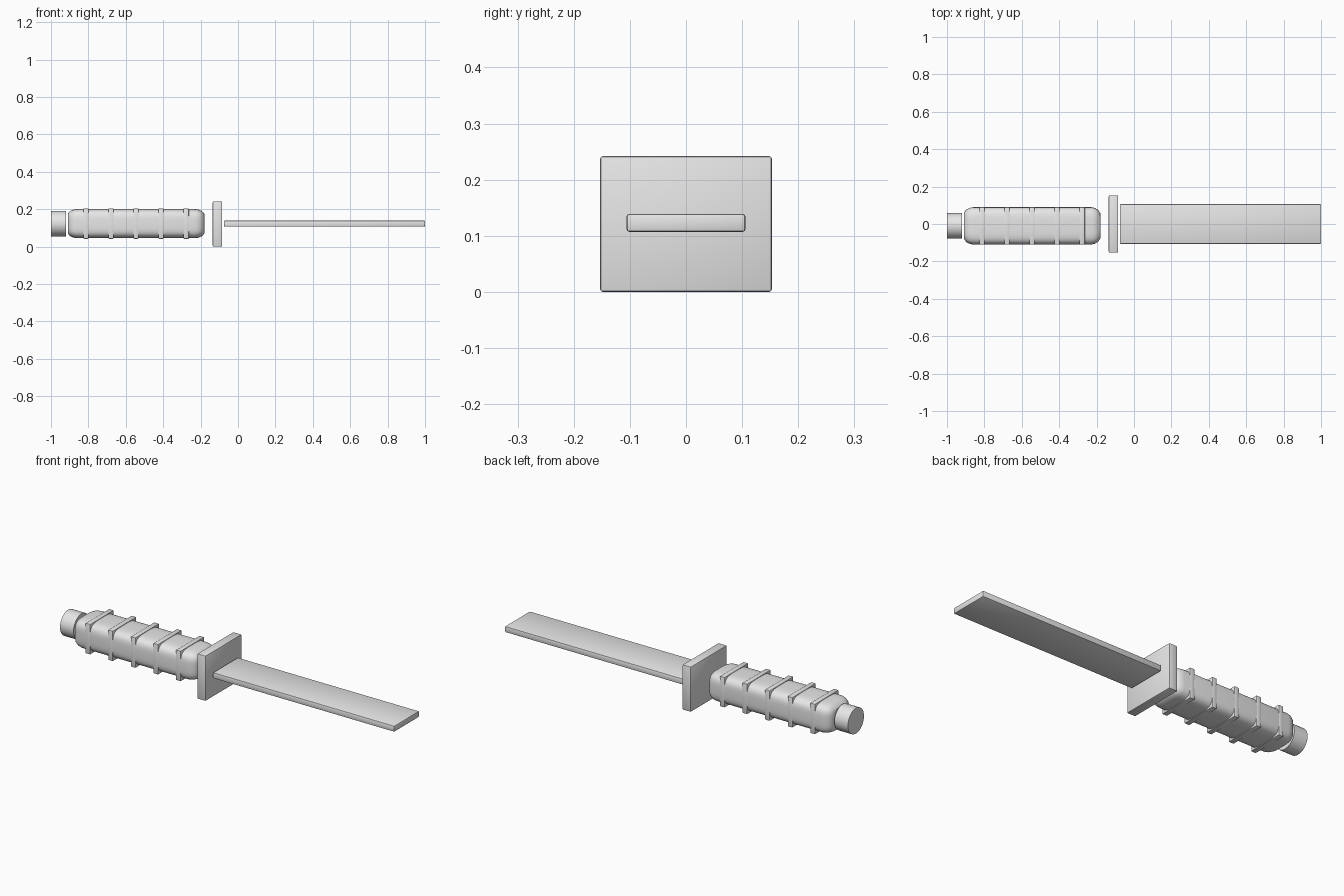
import bpy, bmesh, math

if "Cube" in bpy.data.objects:
    bpy.data.objects.remove(bpy.data.objects["Cube"])

grey = bpy.data.materials.new("light grey")
grey.diffuse_color = (0.8, 0.8, 0.8, 1)
grey.use_nodes = True
grey.node_tree.nodes["Principled BSDF"].inputs["Base Color"].default_value = grey.diffuse_color


def finish(bm, name, smooth=True):
    bmesh.ops.recalc_face_normals(bm, faces=bm.faces)
    mesh = bpy.data.meshes.new(name)
    bm.to_mesh(mesh)
    bm.free()
    mesh.materials.append(grey)
    ob = bpy.data.objects.new(name, mesh)
    bpy.context.collection.objects.link(ob)
    if smooth:
        bpy.ops.object.select_all(action='DESELECT')
        ob.select_set(True)
        bpy.context.view_layer.objects.active = ob
        bpy.ops.object.shade_smooth_by_angle(angle=math.radians(35))
    return ob


def box(name, x, y, z, bevel):
    """Box from (min, max) ranges with rounded edges."""
    bm = bmesh.new()
    bmesh.ops.create_cube(bm, size=1)
    for v in bm.verts:
        v.co = [sum(r) / 2 + c * (r[1] - r[0]) for c, r in zip(v.co, (x, y, z))]
    bmesh.ops.bevel(bm, geom=bm.edges[:], offset=bevel, segments=2,
                    profile=0.5, affect='EDGES')
    return finish(bm, name)


def loft(name, stations, half_y, half_z, power, sides, cy, cz):
    """Superellipse section swept along x; stations are (x, scale)."""
    bm = bmesh.new()
    rings = []
    for x, s in stations:
        ring = []
        for i in range(sides):
            a = 2 * math.pi * (i + 0.5) / sides
            c, d = math.cos(a), math.sin(a)
            y = math.copysign(abs(c) ** (2 / power), c) * half_y * s
            z = math.copysign(abs(d) ** (2 / power), d) * half_z * s
            ring.append(bm.verts.new((x, cy + y, cz + z)))
        rings.append(ring)
    for r, q in zip(rings, rings[1:]):
        for i in range(sides):
            j = (i + 1) % sides
            bm.faces.new((r[i], r[j], q[j], q[i]))
    bm.faces.new(rings[0])
    bm.faces.new(rings[-1])
    return finish(bm, name)


CY, CZ = -0.01, 0.123

# Blade and guard
box("blade", (-0.075, 1.0), (-0.106, 0.106), (0.107, 0.139), 0.005)
box("guard", (-0.135, -0.085), (-0.153, 0.153), (0.0, 0.242), 0.005)

# Grip with rounded ends
ends = [(0, 0.68), (0.012, 0.86), (0.03, 0.96), (0.05, 1)]
stations = [(-0.91 + d, s) for d, s in ends] + \
           [(-0.18 - d, s) for d, s in reversed(ends)]
loft("grip", stations, 0.1, 0.078, 4, 40, CY, CZ)

# Square bands around the grip
for i in range(5):
    x = -0.813 + 0.134 * i
    box(f"grip_band_{i + 1}", (x - 0.014, x + 0.014),
        (CY - 0.1, CY + 0.1), (CZ - 0.081, CZ + 0.081), 0.003)

# Pommel
loft("pommel", [(-1.0, 1), (-0.92, 1)], 0.068, 0.068, 2, 32, CY, CZ)
